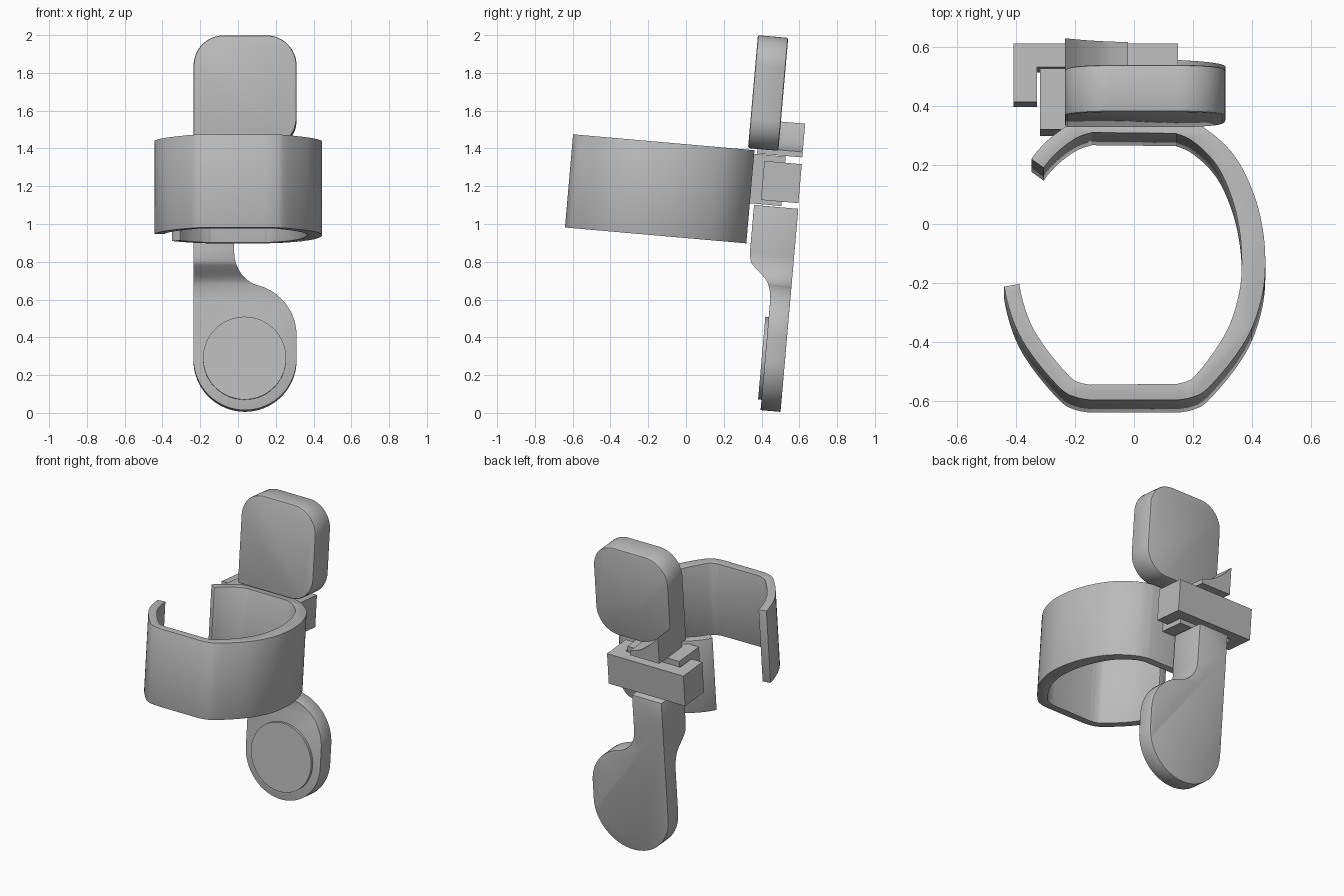
import bpy, bmesh
from math import radians, sin, cos
from mathutils import Vector

if "Cube" in bpy.data.objects:
    bpy.data.objects.remove(bpy.data.objects["Cube"], do_unlink=True)

TILT = radians(-5)  # the whole assembly leans back slightly

grey = bpy.data.materials.new("plain grey")
grey.use_nodes = True
grey.diffuse_color = (0.5, 0.5, 0.5, 1)
grey.node_tree.nodes["Principled BSDF"].inputs["Base Color"].default_value = (0.5, 0.5, 0.5, 1)


def arc(cx, cy, r, start, end, n=16):
    angles = [radians(start + (end - start) * i / n) for i in range(n + 1)]
    return [(cx + r * cos(a), cy + r * sin(a)) for a in angles]


def spline(pts, n=5):
    """Smooth curve through the points."""
    p = [Vector(q) for q in [pts[0], *pts, pts[-1]]]
    out = []
    for a, b, c, d in zip(p, p[1:], p[2:], p[3:]):
        for i in range(n):
            t = i / n
            out.append(0.5 * (2 * b + (c - a) * t + (2 * a - 5 * b + 4 * c - d) * t * t
                              + (3 * b - a - 3 * c + d) * t ** 3))
    return [tuple(v) for v in out] + [tuple(pts[-1])]


def prism(name, outline, axis, low, high):
    """Extrude a flat outline along one axis."""
    place = {"x": lambda u, v, d: (d, u, v),
             "y": lambda u, v, d: (u, d, v),
             "z": lambda u, v, d: (u, v, d)}[axis]
    bm = bmesh.new()
    rings = [[bm.verts.new(place(u, v, d)) for u, v in outline] for d in (low, high)]
    for ring in rings:
        bm.faces.new(ring)
    count = len(outline)
    for i in range(count):
        j = (i + 1) % count
        bm.faces.new((rings[0][i], rings[0][j], rings[1][j], rings[1][i]))
    bmesh.ops.recalc_face_normals(bm, faces=bm.faces)
    mesh = bpy.data.meshes.new(name)
    bm.to_mesh(mesh)
    bm.free()
    mesh.materials.append(grey)
    ob = bpy.data.objects.new(name, mesh)
    ob.rotation_euler.x = TILT
    bpy.context.collection.objects.link(ob)
    return ob


def finish(ob, bevel=0.0, cutter=None):
    bpy.ops.object.select_all(action="DESELECT")
    bpy.context.view_layer.objects.active = ob
    ob.select_set(True)
    if cutter:
        cut = ob.modifiers.new("shape", "BOOLEAN")
        cut.operation, cut.solver, cut.object = "INTERSECT", "EXACT", cutter
        bpy.ops.object.modifier_apply(modifier=cut.name)
        bpy.data.objects.remove(cutter, do_unlink=True)
    if bevel:
        soft = ob.modifiers.new("soft edges", "BEVEL")
        soft.width, soft.segments = bevel, 2
        soft.limit_method, soft.angle_limit = "ANGLE", radians(50)
        bpy.ops.object.modifier_apply(modifier=soft.name)
    bpy.ops.object.shade_smooth_by_angle(angle=radians(35))


def box(name, x0, x1, y0, y1, z0, z1):
    finish(prism(name, [(x0, y0), (x1, y0), (x1, y1), (x0, y1)], "z", z0, z1))


# Open cuff: half outline from back to front, mirrored, gap on the right side
half = [(0.15, 0.24), (0.22, 0.215), (0.30, 0.155), (0.36, 0.08), (0.41, -0.03),
        (0.437, -0.14), (0.446, -0.25), (0.437, -0.36), (0.40, -0.48), (0.34, -0.58),
        (0.25, -0.685), (0.2, -0.714), (0.15, -0.724)]
left = spline(half)
right = [(-x, y) for x, y in left]
back_end = [p for p in right if p[1] >= 0.08]
front_end = [p for p in right if p[1] <= -0.33]
outer = back_end[::-1] + left + front_end[::-1]
inner = []
for i, p in enumerate(outer):
    a, b = outer[max(i - 1, 0)], outer[min(i + 1, len(outer) - 1)]
    t = (Vector(b) - Vector(a)).normalized()
    wall = 0.052 + 0.028 * max(0, p[0] / 0.446) ** 2
    inner.append((p[0] + t.y * wall, p[1] - t.x * wall))
finish(prism("cuff", outer + inner[::-1], "z", 0.922, 1.417), 0.01)

# Upper pad with three rounded corners
R = 0.16
pad = ([(-0.235, 1.425)] + arc(0.31 - R, 1.425 + R, R, -90, 0)
       + arc(0.31 - R, 2.025 - R, R, 0, 90) + arc(-0.235 + R, 2.025 - R, R, 90, 180))
finish(prism("upper_pad", pad, "y", 0.205, 0.366), 0.01)

# Pad neck: short tab under the pad and curved fin behind it
fin = [(-0.235, 1.401), (-0.02, 1.401)] + spline(
    [(-0.02, 1.43), (-0.10, 1.46), (-0.18, 1.52), (-0.235, 1.58)])
finish(prism("pad_fin", fin, "y", 0.35, 0.495))
box("pad_neck", -0.235, -0.02, 0.255, 0.36, 1.401, 1.44)

# Lower paddle: front outline crossed with a stepped side profile
front = (arc(0.037, 0.322, 0.273, 180, 360, 32) + arc(0.037, 0.447, 0.273, 0, 75)
         + arc(0.15, 0.875, 0.17, 255, 180) + [(-0.02, 1.128), (-0.235, 1.128)])
side = ([(0.498, 0), (0.392, 0)]
        + spline([(0.392, 0.64), (0.383, 0.69), (0.36, 0.74), (0.295, 0.80),
                  (0.272, 0.83), (0.263, 0.88)])
        + [(0.263, 1.2), (0.498, 1.2)])
paddle = prism("lower_paddle", front, "y", 0.2, 0.498)
profile = prism("paddle_profile", side, "x", -0.4, 0.5)
profile.hide_render = True
finish(paddle, 0.01, profile)
finish(prism("paddle_disc", arc(0.035, 0.324, 0.22, 0, 354.375, 63), "y", 0.374, 0.395))

# Rail on the cuff and the clamp that grips it
box("cuff_rail", -0.32, 0.06, 0.20, 0.408, 1.135, 1.398)
clamp = [(-0.41, 0.297), (-0.33, 0.297), (-0.33, 0.415), (0.07, 0.415),
         (0.07, 0.297), (0.15, 0.297), (0.15, 0.496), (-0.41, 0.496)]
finish(prism("clamp", clamp, "z", 1.158, 1.365))
